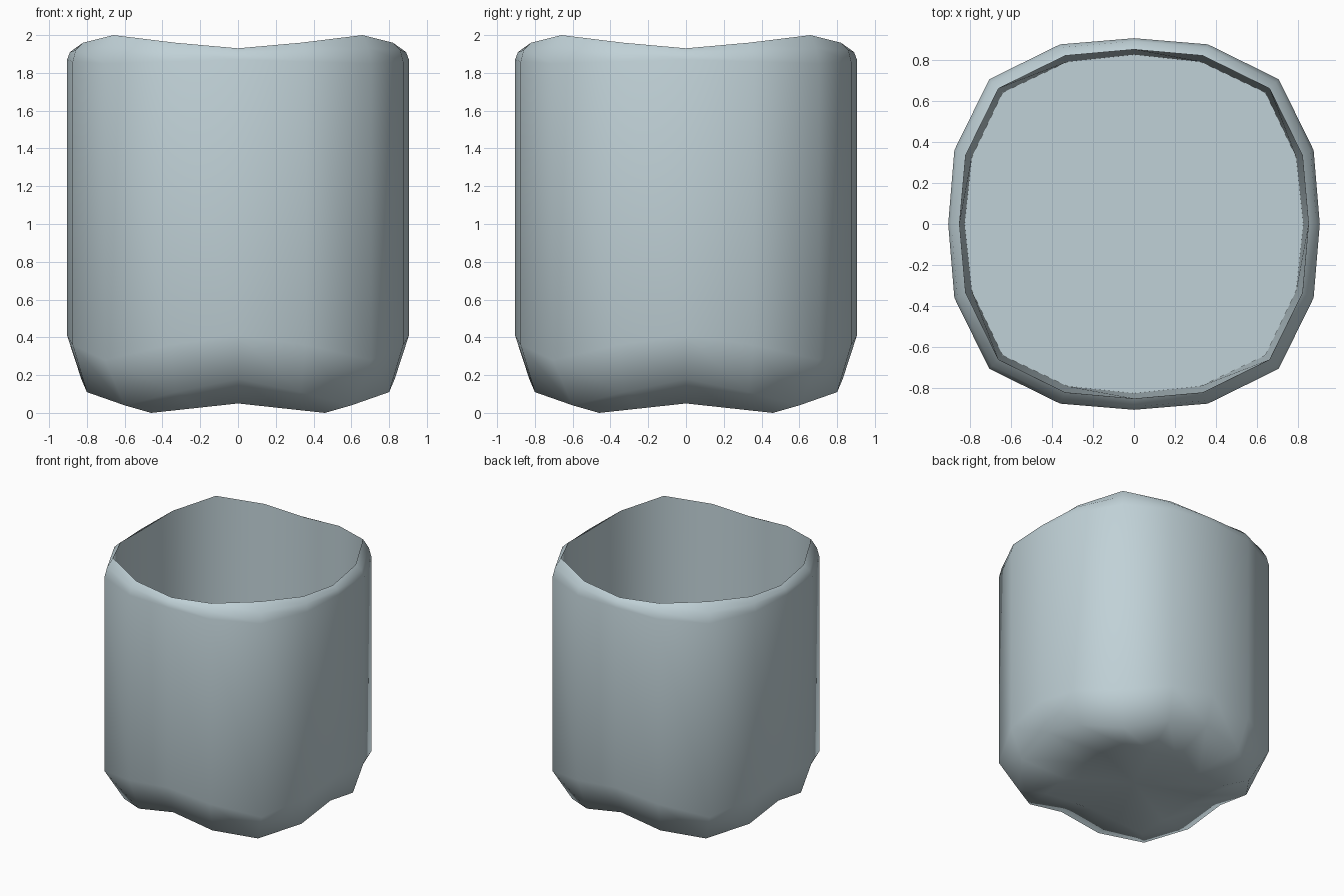
import bpy, bmesh, math

if "Cube" in bpy.data.objects:
    bpy.data.objects.remove(bpy.data.objects["Cube"])

# Rings run from the underside, up the outside, over the rim and down the inside.
# Each ring: side middle (y, z), quarter point (x, y, z), corner (x = y, z)
RINGS = [
    ((0.48, 0.05), (0.23, 0.47, 0.025), (0.46, 0.00)),   # underside
    ((0.83, 0.18), (0.33, 0.80, 0.11), (0.60, 0.04)),    # lower bevel
    ((0.905, 0.41), (0.36, 0.875, 0.36), (0.705, 0.28)), # bottom of wall
    ((0.905, 1.87), (0.36, 0.875, 1.86), (0.705, 1.85)), # top of wall
    ((0.89, 1.91), (0.355, 0.86, 1.92), (0.69, 1.93)),   # rim bevel
    ((0.85, 1.93), (0.335, 0.82, 1.96), (0.66, 2.00)),   # rim crest
    ((0.825, 0.25), (0.325, 0.79, 0.25), (0.64, 0.25)),  # inside floor edge
]


def ring_points(mid, quarter, corner):
    """Repeat one side of the rounded square four times (16 points)."""
    qx, qy, qz = quarter
    side = [(0, mid[0], mid[1]), (qx, qy, qz),
            (corner[0], corner[0], corner[1]), (qy, qx, qz)]
    points = []
    for k in range(4):
        for x, y, z in side:
            for _ in range(k):
                x, y = y, -x
            points.append((x, y, z))
    return points


# Cup shell
bm = bmesh.new()
loops = [[bm.verts.new(p) for p in ring_points(*r)] for r in RINGS]
for a, b in zip(loops, loops[1:]):
    for i in range(16):
        j = (i + 1) % 16
        bm.faces.new((a[i], a[j], b[j], b[i]))

# Slightly hollow underside and flat inside floor
centre = bm.verts.new((0, 0, 0.06))
for i in range(16):
    bm.faces.new((centre, loops[0][(i + 1) % 16], loops[0][i]))
bm.faces.new(loops[-1])
bmesh.ops.recalc_face_normals(bm, faces=bm.faces)

mesh = bpy.data.meshes.new("cup")
bm.to_mesh(mesh)
bm.free()
cup = bpy.data.objects.new("cup", mesh)
bpy.context.collection.objects.link(cup)

# Pale blue-grey colour
mat = bpy.data.materials.new("pale_blue_grey")
mat.diffuse_color = (0.53, 0.64, 0.68, 1)
mat.use_nodes = True
mat.node_tree.nodes["Principled BSDF"].inputs["Base Color"].default_value = mat.diffuse_color
mesh.materials.append(mat)

# Smooth body, sharp inner rim and floor edge
bpy.context.view_layer.objects.active = cup
cup.select_set(True)
bpy.ops.object.shade_smooth_by_angle(angle=math.radians(55))
